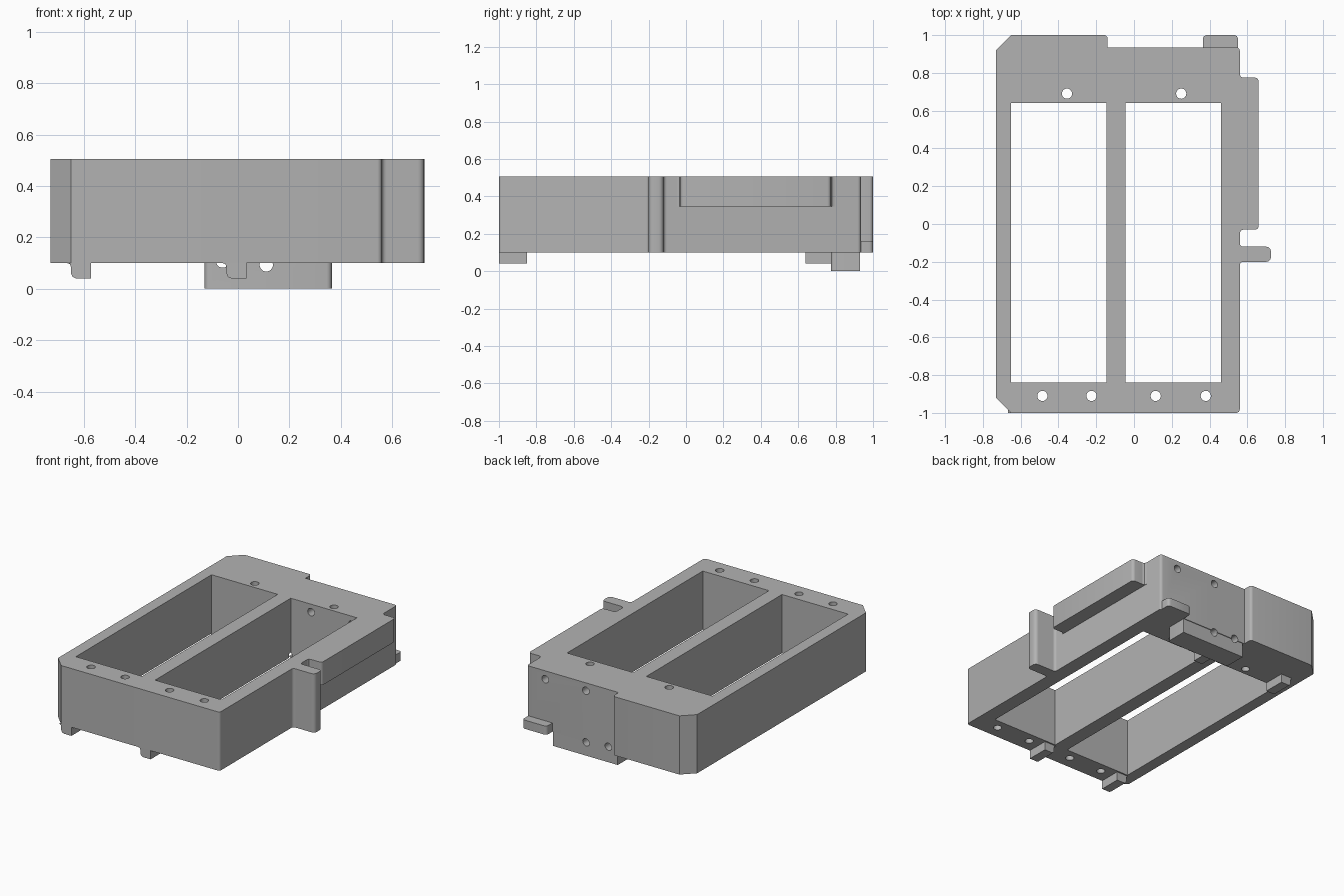
import bpy
import bmesh
from mathutils import Matrix, Vector

default = bpy.data.objects.get("Cube")
if default:
    bpy.data.objects.remove(default, do_unlink=True)

grey = bpy.data.materials.new("plain grey")
grey.use_nodes = True
grey.diffuse_color = (0.45, 0.45, 0.45, 1)
grey.node_tree.nodes["Principled BSDF"].inputs["Base Color"].default_value = (0.45, 0.45, 0.45, 1)

LOW, TOP = 0.10, 0.505


def finish(name, bm):
    bmesh.ops.recalc_face_normals(bm, faces=bm.faces)
    mesh = bpy.data.meshes.new(name)
    bm.to_mesh(mesh)
    bm.free()
    mesh.materials.append(grey)
    obj = bpy.data.objects.new(name, mesh)
    bpy.context.collection.objects.link(obj)
    return obj


def prism(name, outline, start, end, axis="Z"):
    """Extrude a closed outline along Z, or an x-z outline along Y."""
    bm = bmesh.new()
    if axis == "Z":
        points, step = [(a, b, start) for a, b in outline], Vector((0, 0, end - start))
    else:
        points, step = [(a, start, b) for a, b in outline], Vector((0, end - start, 0))
    face = bm.faces.new([bm.verts.new(p) for p in points])
    grown = bmesh.ops.extrude_face_region(bm, geom=[face], use_keep_orig=True)
    bmesh.ops.translate(bm, vec=step, verts=[v for v in grown["geom"] if isinstance(v, bmesh.types.BMVert)])
    return finish(name, bm)


def box_outline(x0, x1, y0, y1):
    return [(x0, y0), (x1, y0), (x1, y1), (x0, y1)]


def round_upright_edges(obj, radius, rule):
    """Round the vertical edges whose position satisfies the rule."""
    bm = bmesh.new()
    bm.from_mesh(obj.data)
    edges = [e for e in bm.edges
             if abs(e.verts[0].co.z - e.verts[1].co.z) > 0.01 and rule(e.verts[0].co)]
    bmesh.ops.bevel(bm, geom=edges, offset=radius, segments=4, profile=0.5, affect="EDGES")
    bm.to_mesh(obj.data)
    bm.free()


def cylinder(name, centre, radius, depth, axis="Z"):
    bm = bmesh.new()
    turn = Matrix.Rotation(1.5707963, 4, "X") if axis == "Y" else Matrix()
    bmesh.ops.create_cone(bm, cap_ends=True, segments=24, radius1=radius, radius2=radius,
                          depth=depth, matrix=Matrix.Translation(centre) @ turn)
    return finish(name, bm)


def cut(targets, cutter):
    cutter.hide_render = True
    for obj in targets:
        mod = obj.modifiers.new("cut", "BOOLEAN")
        mod.operation, mod.solver, mod.object = "DIFFERENCE", "EXACT", cutter
        bpy.context.view_layer.objects.active = obj
        bpy.ops.object.modifier_apply(modifier=mod.name)
    bpy.data.objects.remove(cutter, do_unlink=True)


# Main frame, with the stepped back and the full-height side fin
frame = prism("frame", [
    (-0.65, -1), (0.56, -1),
    (0.56, -0.2), (0.725, -0.2), (0.725, -0.12), (0.56, -0.12),
    (0.56, 0.935), (-0.14, 0.935), (-0.14, 1), (-0.65, 1),
    (-0.73, 0.92), (-0.73, -0.92)], LOW, TOP)
round_upright_edges(frame, 0.025, lambda p: p.x > 0.7)
round_upright_edges(frame, 0.018, lambda p: 0.5 < p.x < 0.6 or abs(p.x + 0.14) < 0.01 and p.y > 0.99)

# Upper side ledge
ledge = prism("side_ledge", box_outline(0.56, 0.66, -0.03, 0.775), 0.345, TOP)
round_upright_edges(ledge, 0.02, lambda p: p.x > 0.6)
for y, side in ((-0.03, -1), (0.775, 1)):
    prism("ledge_fillet", [(0.56, y), (0.578, y), (0.565, y + side * 0.005), (0.56, y + side * 0.018)],
          0.345, TOP)

# Small tab low on the back
tab = prism("back_tab", box_outline(0.365, 0.55, 0.935, 1), LOW, 0.16)
round_upright_edges(tab, 0.02, lambda p: p.y > 0.99)

# Plate under the back wall
plate = prism("bottom_plate", box_outline(-0.13, 0.365, 0.775, 0.93), 0, LOW)
round_upright_edges(plate, 0.02, lambda p: p.y < 0.8)

# Locating feet under front and back
for side, x in (("left_row", -0.65), ("middle_row", -0.045)):
    for end, y0, y1 in (("front", -1, -0.85), ("back", 0.64, 0.79)):
        prism(f"{side}_{end}_foot", [
            (x - 0.016, LOW), (x - 0.004, 0.096), (x, 0.084), (x, 0.06), (x + 0.006, 0.046),
            (x + 0.02, 0.04), (x + 0.078, 0.04), (x + 0.078, LOW)], y0, y1, "Y")

# Two long open pockets
for x0, x1 in ((-0.65, -0.145), (-0.045, 0.46)):
    cut([frame], prism("pocket_cutter", box_outline(x0, x1, -0.84, 0.64), -0.1, 0.7))

# Upright screw holes
for x, y in ((-0.355, 0.69), (0.25, 0.69), (-0.485, -0.91), (-0.225, -0.91), (0.115, -0.91), (0.38, -0.91)):
    cut([frame], cylinder("hole_cutter", (x, y, 0.3), 0.027, 0.8))

# Holes through the back wall and plate
for x, z in ((0.42, 0.447), (0.11, 0.45), (0.11, 0.093), (-0.06, 0.108)):
    targets = [frame, plate] if z < 0.2 else [frame]
    cut(targets, cylinder("hole_cutter", (x, 0.86, z), 0.026, 0.48, "Y"))

# Smooth the rounded corners and holes, keeping the edges sharp
bpy.ops.object.select_all(action="DESELECT")
for obj in bpy.context.collection.objects:
    if obj.type == "MESH" and obj.data.materials and obj.data.materials[0] == grey:
        obj.select_set(True)
        bpy.context.view_layer.objects.active = obj
bpy.ops.object.shade_smooth_by_angle(angle=0.5)
